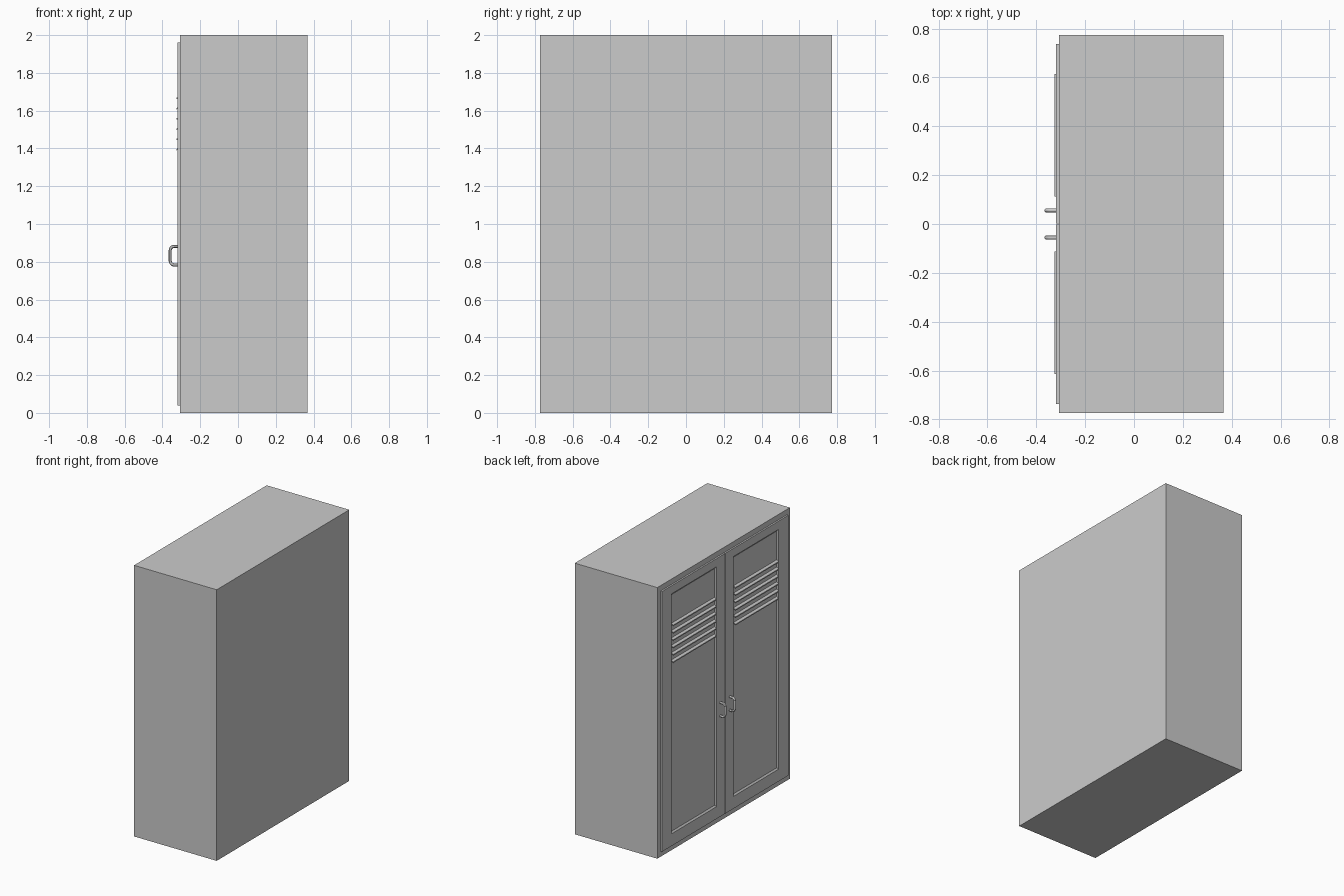
import bpy, bmesh, math

if "Cube" in bpy.data.objects:
    bpy.data.objects.remove(bpy.data.objects["Cube"])


def finish(name, bm):
    bmesh.ops.recalc_face_normals(bm, faces=bm.faces)
    me = bpy.data.meshes.new(name)
    bm.to_mesh(me)
    bm.free()
    ob = bpy.data.objects.new(name, me)
    bpy.context.collection.objects.link(ob)
    return ob


def loft_rings(name, rings):
    """Join rings of equal point count and cap both ends."""
    bm = bmesh.new()
    vs = [[bm.verts.new(p) for p in r] for r in rings]
    n = len(vs[0])
    for a, b in zip(vs, vs[1:]):
        for i in range(n):
            j = (i + 1) % n
            bm.faces.new((a[i], a[j], b[j], b[i]))
    bm.faces.new(vs[0])
    bm.faces.new(vs[-1])
    return finish(name, bm)


def rect(x, y0, y1, z0, z1):
    return [(x, y0, z0), (x, y1, z0), (x, y1, z1), (x, y0, z1)]


# Cabinet body
loft_rings("cabinet_body", [rect(-0.307, -0.7725, 0.7725, 0, 2),
                            rect(0.367, -0.7725, 0.7725, 0, 2)])

for side, s in (("left", 1), ("right", -1)):
    # Door with a shallow recessed panel
    loft_rings(side + "_door", [
        rect(-0.306, s * 0.002, s * 0.737, 0.04, 1.96),
        rect(-0.319, s * 0.002, s * 0.737, 0.04, 1.96),
        rect(-0.319, s * 0.098, s * 0.625, 0.13, 1.90),
        rect(-0.310, s * 0.110, s * 0.613, 0.142, 1.888)])

    # Sloping vent slats
    for i in range(6):
        z = 1.393 + i * 0.0542
        profile = [(-0.308, z + 0.014), (-0.308, z + 0.006),
                   (-0.326, z - 0.004), (-0.326, z + 0.004)]
        loft_rings(f"{side}_vent_slat_{i + 1}",
                   [[(x, s * y, h) for x, h in profile] for y in (0.112, 0.614)])

    # Bent tube handle
    r, bend = 0.008, 0.022
    path = [(-0.315, 0.783)]
    for cz, start in ((0.783 + bend, 270), (0.882 - bend, 180)):
        for k in range(7):
            a = math.radians(start - 15 * k)
            path.append((-0.359 + bend + bend * math.cos(a), cz + bend * math.sin(a)))
    path.append((-0.315, 0.882))
    rings = []
    for i, (x, z) in enumerate(path):
        p, q = path[max(i - 1, 0)], path[min(i + 1, len(path) - 1)]
        t = math.atan2(q[1] - p[1], q[0] - p[0])
        ring = []
        for k in range(12):
            a = math.tau * k / 12
            d = r * math.cos(a)
            ring.append((x - d * math.sin(t), s * 0.0555 + r * math.sin(a), z + d * math.cos(t)))
        rings.append(ring)
    handle = loft_rings(side + "_handle", rings)
    bpy.ops.object.select_all(action='DESELECT')
    handle.select_set(True)
    bpy.context.view_layer.objects.active = handle
    bpy.ops.object.shade_smooth_by_angle()
